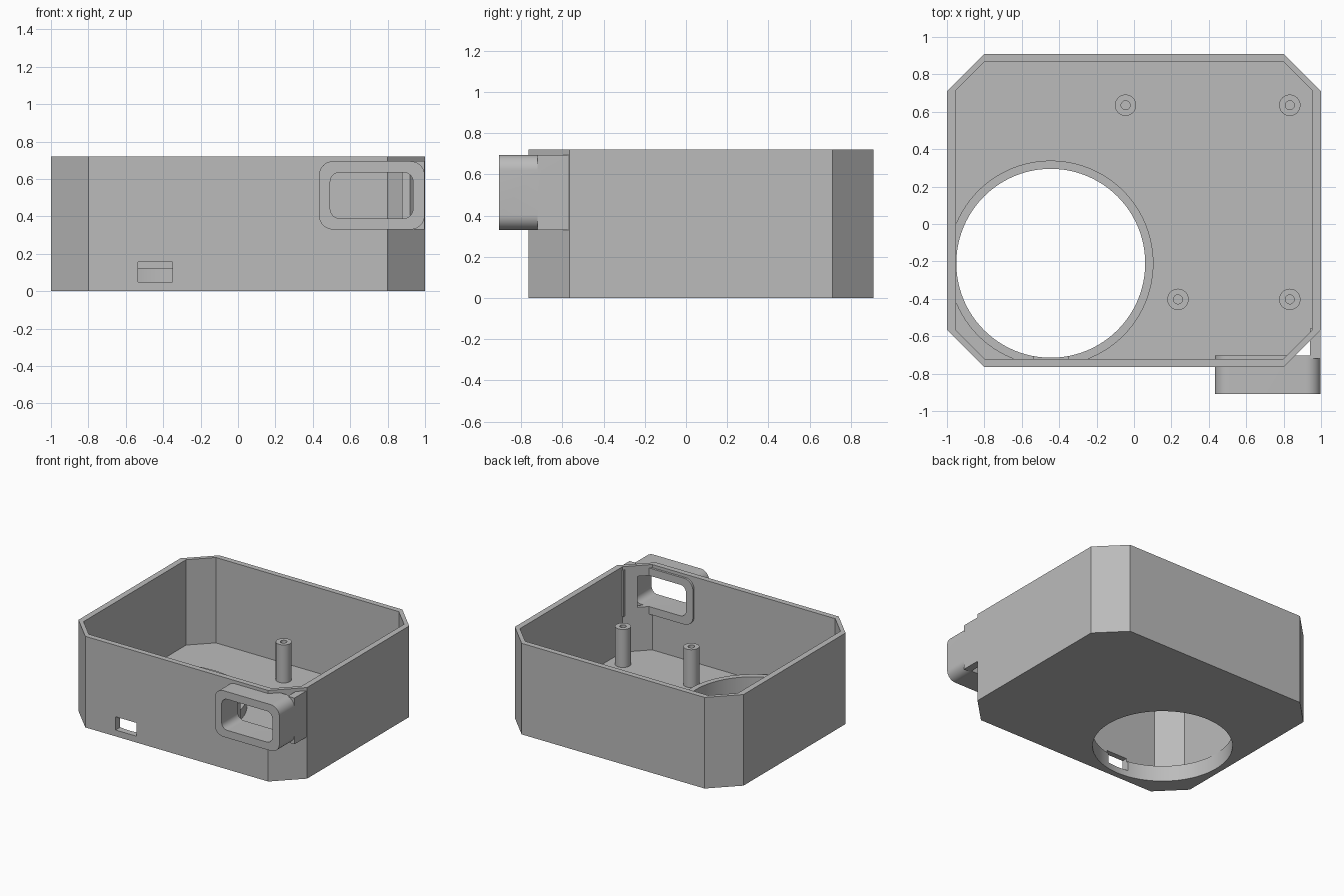
import bpy, bmesh, math

cube = bpy.data.objects.get("Cube")
if cube:
    bpy.data.objects.remove(cube, do_unlink=True)

grey = bpy.data.materials.new("plain_grey")
grey.use_nodes = True
COLOUR = (0.5, 0.5, 0.5, 1)
grey.diffuse_color = COLOUR
grey.node_tree.nodes["Principled BSDF"].inputs["Base Color"].default_value = COLOUR


def prism(name, outline, low, high, axis="z"):
    """Extrude a closed outline along z, or an x-z outline along y."""
    bm = bmesh.new()
    place = (lambda a, b, c: (a, b, c)) if axis == "z" else (lambda a, b, c: (a, c, b))
    rings = [[bm.verts.new(place(a, b, c)) for a, b in outline] for c in (low, high)]
    n = len(outline)
    bm.faces.new(rings[0])
    bm.faces.new(rings[1])
    for i in range(n):
        j = (i + 1) % n
        bm.faces.new((rings[0][i], rings[0][j], rings[1][j], rings[1][i]))
    bmesh.ops.recalc_face_normals(bm, faces=bm.faces)
    mesh = bpy.data.meshes.new(name)
    bm.to_mesh(mesh)
    bm.free()
    mesh.materials.append(grey)
    obj = bpy.data.objects.new(name, mesh)
    bpy.context.collection.objects.link(obj)
    return obj


def circle(x, y, r, n=96):
    return [(x + r * math.cos(math.tau * i / n), y + r * math.sin(math.tau * i / n))
            for i in range(n)]


def rectangle(x0, x1, y0, y1):
    return [(x0, y0), (x1, y0), (x1, y1), (x0, y1)]


def rounded(x0, x1, y0, y1, r, steps=10):
    centres = [(x1 - r, y1 - r), (x0 + r, y1 - r), (x0 + r, y0 + r), (x1 - r, y0 + r)]
    points = []
    for k, (cx, cy) in enumerate(centres):
        for i in range(steps + 1):
            a = math.pi / 2 * (k + i / steps)
            points.append((cx + r * math.cos(a), cy + r * math.sin(a)))
    return points


def octagon(x, y0, y1, c):
    return [(c - x, y0), (x - c, y0), (x, y0 + c), (x, y1 - c),
            (x - c, y1), (c - x, y1), (-x, y1 - c), (-x, y0 + c)]


def combine(target, other, operation):
    """Apply a boolean and discard the helper."""
    mod = target.modifiers.new(operation, "BOOLEAN")
    mod.operation = operation
    mod.solver = "EXACT"
    mod.object = other
    graph = bpy.context.evaluated_depsgraph_get()
    old = target.data
    new = bpy.data.meshes.new_from_object(target.evaluated_get(graph))
    target.modifiers.clear()
    target.data = new
    new.name = old.name
    bpy.data.meshes.remove(old)
    bpy.data.objects.remove(other, do_unlink=True)


FLOOR = 0.045

# Open tray with cut corners
case = prism("case", octagon(1, -0.765, 0.91, 0.2), 0, 0.72)
combine(case, prism("cavity", octagon(0.953, -0.721, 0.866, 0.153), FLOOR, 0.8), "DIFFERENCE")

# Raised rim around the large floor opening
OPENING = (-0.445, -0.21)
combine(case, prism("rim", circle(*OPENING, 0.549), 0.01, 0.125), "UNION")
combine(case, prism("opening", circle(*OPENING, 0.505), -0.1, 0.3), "DIFFERENCE")
combine(case, prism("slot", rectangle(-0.535, -0.35, 0.05, 0.155), -0.85, -0.6, "y"),
        "DIFFERENCE")

# Rounded port sleeve, its side guard, and the window through both
combine(case, prism("sleeve", rounded(0.433, 0.998, 0.33, 0.695, 0.075), -0.908, -0.704, "y"),
        "UNION")
combine(case, prism("guard", rectangle(0.94, 0.998, -0.72, -0.56), 0.33, 0.695), "UNION")
combine(case, prism("window", rounded(0.493, 0.936, 0.39, 0.635, 0.05), -1, -0.645, "y"),
        "DIFFERENCE")

# Hollow screw posts
posts = []
for x, y in ((-0.045, 0.635), (0.833, 0.635), (0.235, -0.403), (0.833, -0.403)):
    post = prism("screw_post", circle(x, y, 0.057, 40), FLOOR - 0.01, 0.345)
    combine(post, prism("bore", circle(x, y, 0.024, 32), FLOOR, 0.5), "DIFFERENCE")
    posts.append(post)

# Smooth the round walls and keep hard edges
bpy.ops.object.select_all(action="DESELECT")
for obj in [case] + posts:
    obj.select_set(True)
bpy.context.view_layer.objects.active = case
bpy.ops.object.shade_smooth_by_angle(angle=math.radians(30))
